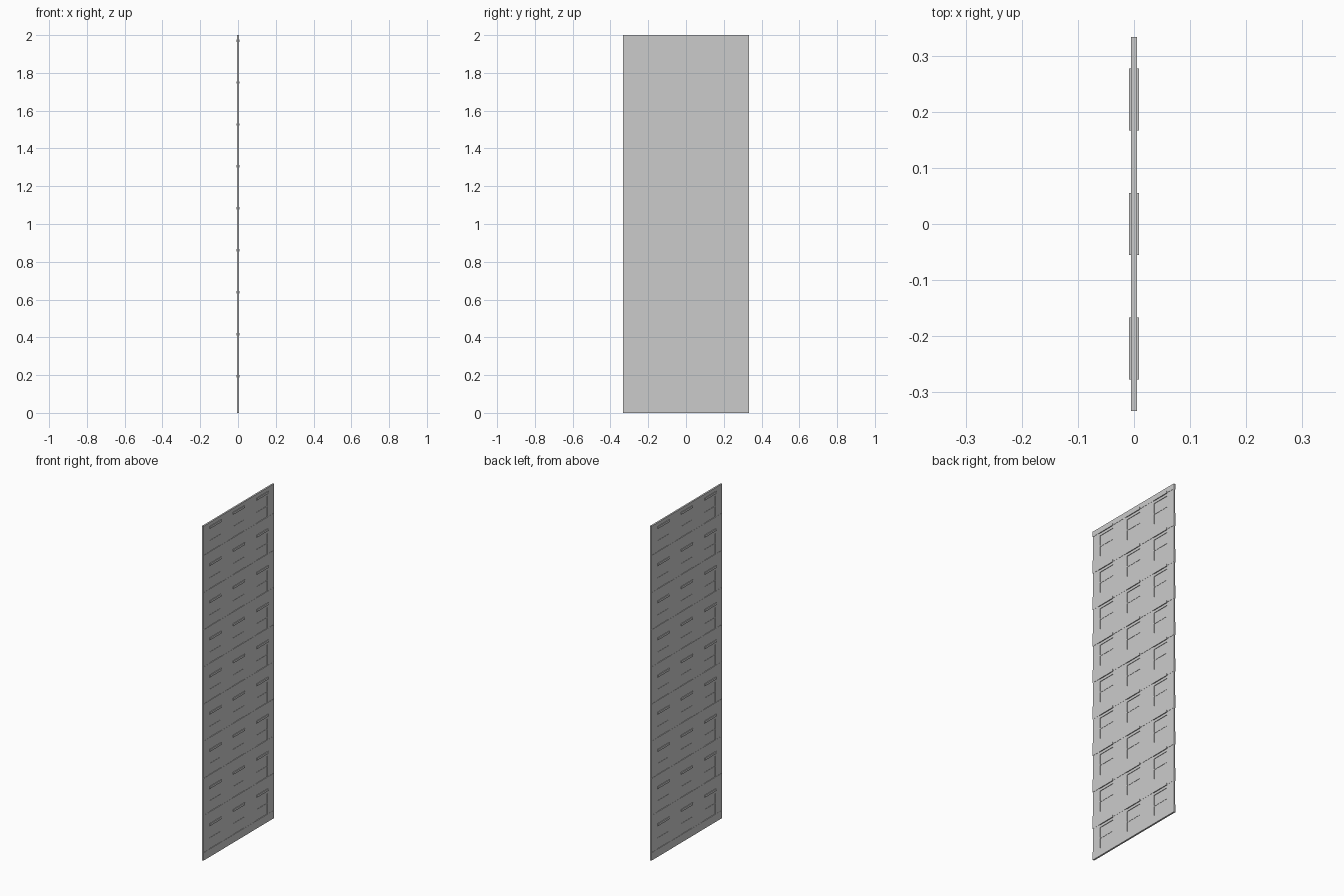
import bpy, bmesh

if "Cube" in bpy.data.objects:
    bpy.data.objects.remove(bpy.data.objects["Cube"])

HALF_W = 0.333           # half width of the facade along y
H = 2.0
FLOORS = 9
STEP = H / FLOORS
COLS = (-0.222, 0.0, 0.222)
WIN_HALF = 0.053
WIN_LOW, WIN_HIGH = 0.047, 0.172


def make_object(name, bm):
    mesh = bpy.data.meshes.new(name)
    bm.to_mesh(mesh)
    bm.free()
    obj = bpy.data.objects.new(name, mesh)
    bpy.context.collection.objects.link(obj)
    return obj


def boxes(name, items):
    """One object made of boxes: (half thickness, y0, y1, z0, z1)."""
    bm = bmesh.new()
    for t, y0, y1, z0, z1 in items:
        verts = bmesh.ops.create_cube(bm, size=1)["verts"]
        bmesh.ops.scale(bm, verts=verts, vec=(2 * t, y1 - y0, z1 - z0))
        bmesh.ops.translate(bm, verts=verts, vec=(0, (y0 + y1) / 2, (z0 + z1) / 2))
    return make_object(name, bm)


# Wall sheet with window openings, thickened to both sides
ys = [-HALF_W] + [c + s * WIN_HALF for c in COLS for s in (-1, 1)] + [HALF_W]
zs = [0] + [f * STEP + z for f in range(FLOORS) for z in (WIN_LOW, WIN_HIGH)] + [H]
bm = bmesh.new()
grid = [[bm.verts.new((0, y, z)) for z in zs] for y in ys]
for i in range(len(ys) - 1):
    for j in range(len(zs) - 1):
        if i % 2 and j % 2:
            continue
        bm.faces.new((grid[i][j], grid[i + 1][j], grid[i + 1][j + 1], grid[i][j + 1]))
wall = make_object("wall", bm)
thick = wall.modifiers.new("thickness", "SOLIDIFY")
thick.thickness = 0.008
thick.offset = 0

panes, transoms, hoods, bands = [], [], [], []
bands.append((0.005, -HALF_W, HALF_W, 0, 0.047))
for f in range(FLOORS):
    z = f * STEP
    # Storey band reaches from the window head to the sill above
    bands.append((0.005, -HALF_W, HALF_W, z + 0.19, min(z + STEP + 0.047, H)))
    for c in COLS:
        a, b = c - WIN_HALF, c + WIN_HALF
        panes.append((0.001, a, b, z + WIN_LOW, z + WIN_HIGH))
        transoms.append((0.0025, a, b, z + 0.106, z + 0.112))
        hoods.append((0.009, c - 0.055, c + 0.055, z + 0.187, z + 0.2))

boxes("storey_bands", bands)
boxes("window_panes", panes)
boxes("window_transoms", transoms)
boxes("window_hoods", hoods)
